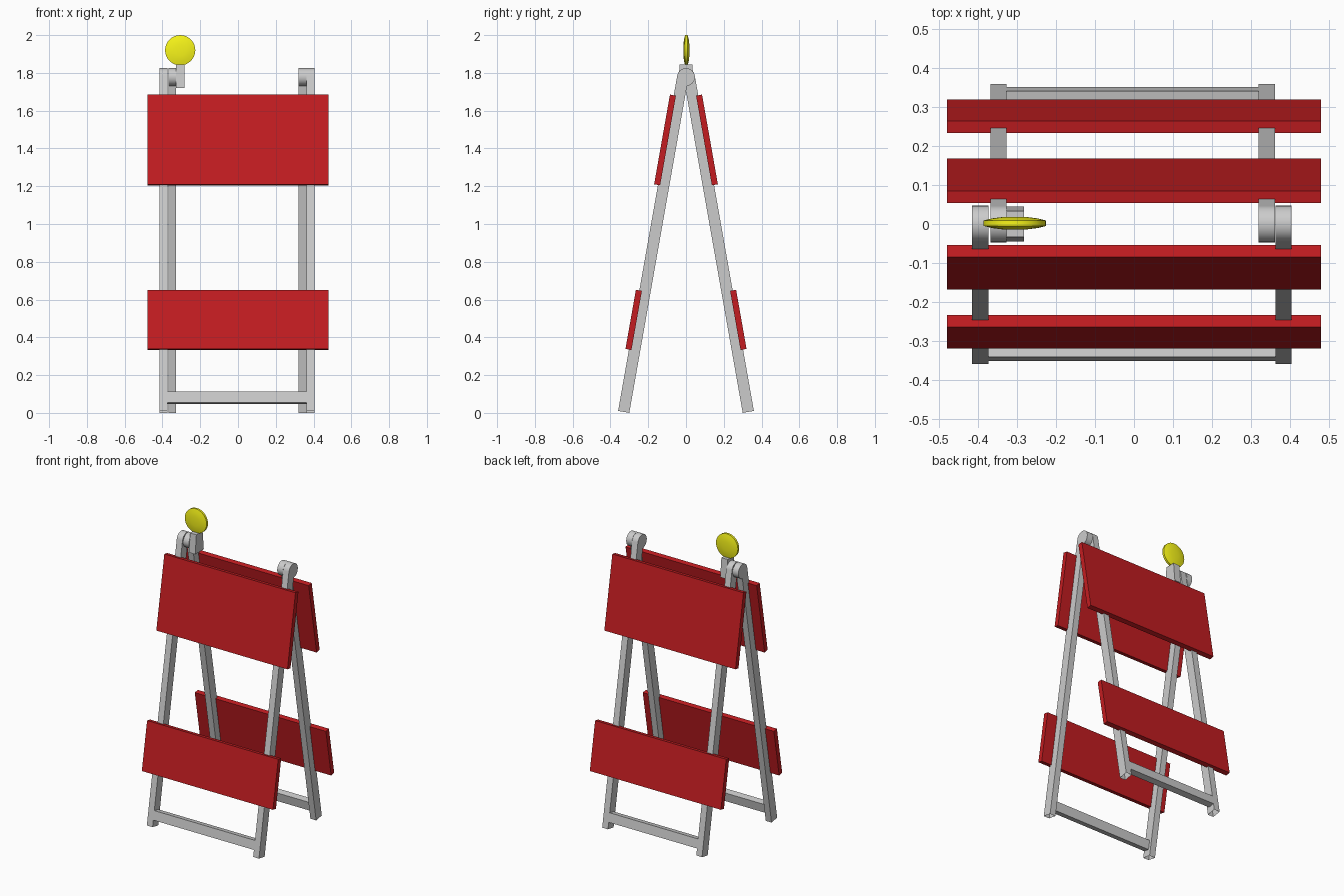
import bpy, bmesh
from math import sin, cos, tan, pi, radians, sqrt, acos

if "Cube" in bpy.data.objects:
    bpy.data.objects.remove(bpy.data.objects["Cube"])

TILT = radians(10)
PIVOT_Z, CAP_R, LEG_D, LEG_L = 1.778, 0.047, 0.06, 1.803


def material(name, rgb):
    m = bpy.data.materials.new(name)
    m.diffuse_color = (*rgb, 1)
    m.use_nodes = True
    m.node_tree.nodes["Principled BSDF"].inputs["Base Color"].default_value = m.diffuse_color
    return m


RED = material("panel_red", (0.55, 0.012, 0.015))
YELLOW = material("lamp_yellow", (0.95, 0.93, 0.01))


def extrude_x(name, profile, x0, x1, mat=None, smooth=False, open_edge=None):
    """Extrude a (y, z) profile from x0 to x1; open_edge leaves one side face off."""
    bm = bmesh.new()
    a = [bm.verts.new((x0, y, z)) for y, z in profile]
    b = [bm.verts.new((x1, y, z)) for y, z in profile]
    bm.faces.new(a)
    bm.faces.new(b[::-1])
    n = len(profile)
    for i in range(n):
        if i != open_edge:
            j = (i + 1) % n
            bm.faces.new((a[i], b[i], b[j], a[j]))
    bmesh.ops.recalc_face_normals(bm, faces=bm.faces)
    return finish(name, bm, mat, smooth)


def finish(name, bm, mat, smooth):
    me = bpy.data.meshes.new(name)
    bm.to_mesh(me)
    bm.free()
    ob = bpy.data.objects.new(name, me)
    bpy.context.collection.objects.link(ob)
    if mat:
        me.materials.append(mat)
    if smooth:
        bpy.ops.object.select_all(action='DESELECT')
        ob.select_set(True)
        bpy.context.view_layer.objects.active = ob
        bpy.ops.object.shade_smooth_by_angle(angle=radians(30))
    return ob


def leaning(side, a, b):
    """Point a along the leg and b outward from the pivot; side -1 front, 1 back."""
    return (side * (b * cos(TILT) - a * sin(TILT)),
            PIVOT_Z + a * cos(TILT) + b * sin(TILT))


def slab(side, a0, a1, b0, b1):
    return [leaning(side, a, b) for a, b in ((a0, b0), (a1, b0), (a1, b1), (a0, b1))]


# Leg outline: straight tube ending in a round pivot cap
inner = CAP_R - LEG_D
sweep = 2 * pi - acos(inner / CAP_R)
leg = [(-LEG_L, inner), (-LEG_L, CAP_R)]
leg += [(CAP_R * sin(sweep * i / 28), CAP_R * cos(sweep * i / 28)) for i in range(29)]

for side, frame, legs in (
        (-1, "front", ((-0.416, -0.374), (0.363, 0.405))),
        (1, "back", ((-0.369, -0.327), (0.320, 0.362)))):
    # Legs, open at the foot
    for label, (x0, x1) in zip(("left", "right"), legs):
        extrude_x(f"{frame}_leg_{label}", [leaning(side, a, b) for a, b in leg],
                  x0, x1, smooth=True, open_edge=0)
    # Bottom crossbar between the legs
    extrude_x(f"{frame}_crossbar", slab(side, -1.759, -1.699, CAP_R - 0.042, CAP_R),
              legs[0][1], legs[1][0])
    # Wide upper and narrower lower board, half sunk into the legs
    for label, yc, zc, length in (("upper", 0.111, 1.445, 0.482),
                                  ("lower", 0.277, 0.4925, 0.318)):
        a = (zc - PIVOT_Z) * cos(TILT) - yc * sin(TILT)
        b = (zc - PIVOT_Z) * sin(TILT) + yc * cos(TILT)
        extrude_x(f"{frame}_{label}_board",
                  slab(side, a - length / 2, a + length / 2, b - 0.016, b + 0.016),
                  -0.48, 0.48, RED)

# Tapered lamp bracket
extrude_x("lamp_bracket", [(-0.045, 1.72), (0.045, 1.72), (0.033, 1.845), (-0.033, 1.845)],
          -0.328, -0.282)

# Lens-shaped warning lamp: (radius, y) rings turned about the y axis
bm = bmesh.new()
N = 32
rings = []
for r, y in ((0.03, -0.016), (0.058, -0.0125), (0.08, -0.007),
             (0.08, 0.007), (0.058, 0.0125), (0.03, 0.016)):
    rings.append([bm.verts.new((-0.306 + r * cos(2 * pi * i / N), 0.002 + y,
                                1.92 + r * sin(2 * pi * i / N))) for i in range(N)])
for p, q in zip(rings, rings[1:]):
    for i in range(N):
        j = (i + 1) % N
        bm.faces.new((p[i], p[j], q[j], q[i]))
bm.faces.new(rings[0])
bm.faces.new(rings[-1])
bmesh.ops.recalc_face_normals(bm, faces=bm.faces)
finish("warning_lamp", bm, YELLOW, True)
